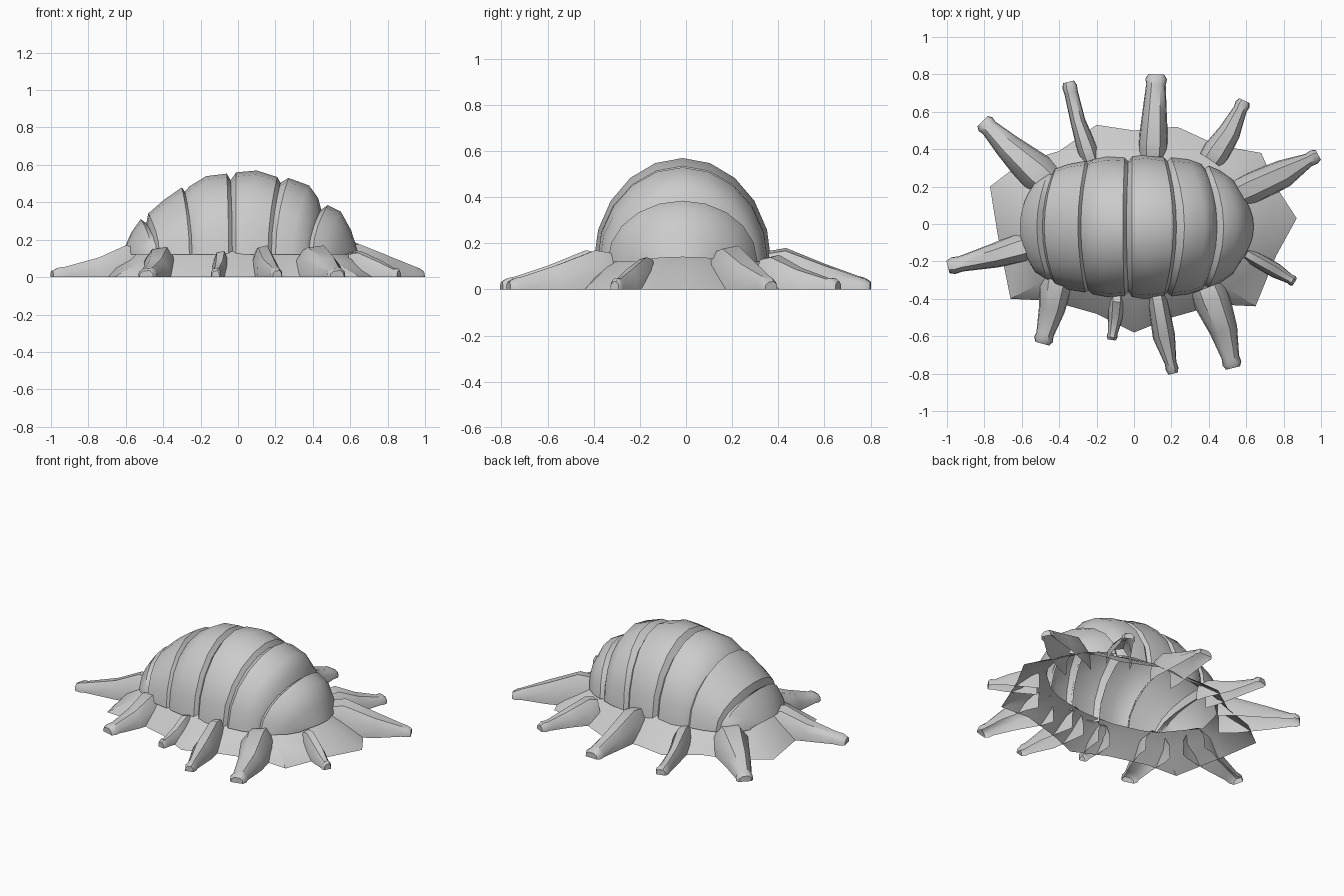
import bpy, math
from mathutils import Vector


def make(name, verts, faces, angle=35):
    me = bpy.data.meshes.new(name)
    me.from_pydata(verts, [], faces)
    me.update()
    ob = bpy.data.objects.new(name, me)
    bpy.context.collection.objects.link(ob)
    bpy.ops.object.select_all(action='DESELECT')
    ob.select_set(True)
    bpy.context.view_layer.objects.active = ob
    bpy.ops.object.mode_set(mode='EDIT')
    bpy.ops.mesh.select_all(action='SELECT')
    bpy.ops.mesh.normals_make_consistent(inside=False)
    bpy.ops.object.mode_set(mode='OBJECT')
    bpy.ops.object.shade_smooth_by_angle(angle=math.radians(angle))
    return ob


def bridge(rings, closed=False):
    n = len(rings[0])
    verts = [v for r in rings for v in r]
    faces = []
    for i in range(len(rings) - 1):
        for j in range(n if closed else n - 1):
            k = (j + 1) % n
            faces.append((i * n + j, i * n + k, (i + 1) * n + k, (i + 1) * n + j))
    return verts, faces


def hoop(xt, h, xb, w, base=0.12, n=10):
    # Half ring across the back, leaning from xt at the ridge to xb at the rim
    pts = []
    for j in range(n + 1):
        a = math.pi * (j / n - 0.5)
        s, c = math.sin(a), math.cos(a)
        pts.append((xt + (xb - xt) * s * s, -0.015 + w * s, base + (h - base) * c))
    return pts


# Overlapping shell plates: (ridge x, ridge z, rim x, rim half width)
plates = [
    [(-0.61, 0.15, -0.57, 0.17), (-0.57, 0.24, -0.53, 0.24), (-0.52, 0.31, -0.46, 0.285), (-0.48, 0.28, -0.42, 0.29)],
    [(-0.49, 0.29, -0.44, 0.28), (-0.48, 0.34, -0.42, 0.31), (-0.40, 0.41, -0.35, 0.335), (-0.30, 0.48, -0.26, 0.35), (-0.28, 0.45, -0.24, 0.335)],
    [(-0.29, 0.45, -0.25, 0.335), (-0.26, 0.485, -0.22, 0.36), (-0.17, 0.54, -0.14, 0.375), (-0.06, 0.553, -0.05, 0.37), (-0.04, 0.52, -0.03, 0.35)],
    [(-0.045, 0.51, -0.035, 0.345), (-0.01, 0.56, -0.01, 0.375), (0.10, 0.57, 0.06, 0.385), (0.21, 0.535, 0.16, 0.37), (0.23, 0.50, 0.18, 0.35)],
    [(0.22, 0.50, 0.17, 0.345), (0.27, 0.53, 0.20, 0.37), (0.38, 0.49, 0.29, 0.36), (0.43, 0.42, 0.36, 0.335), (0.45, 0.34, 0.38, 0.31)],
    [(0.43, 0.35, 0.37, 0.305), (0.48, 0.385, 0.40, 0.325), (0.55, 0.35, 0.46, 0.30), (0.605, 0.25, 0.53, 0.25), (0.64, 0.14, 0.58, 0.17)],
]
for i, p in enumerate(plates):
    make(f"shell_plate_{i + 1}", *bridge([hoop(*r) for r in p]))

# Ragged skirt flaring from under the shell down to the ground
rim = [(0.87, 0.03), (0.76, 0.2), (0.68, 0.38), (0.45, 0.42), (0.23, 0.52), (0, 0.5), (-0.2, 0.53),
       (-0.4, 0.39), (-0.6, 0.33), (-0.77, 0.2), (-0.73, -0.05), (-0.66, -0.4), (-0.45, -0.41),
       (-0.2, -0.48), (0, -0.58), (0.2, -0.5), (0.45, -0.43), (0.65, -0.44), (0.76, -0.17)]
inner, middle, outer = [], [], []
for x, y in rim:
    a = math.atan2(y / 0.36, x / 0.6)
    q = Vector((0.01 + 0.59 * math.cos(a), -0.015 + 0.35 * math.sin(a), 0.14))
    o = Vector((x, y, 0))
    m = q.lerp(o, 0.4)
    m.z = 0.095
    inner.append(q)
    middle.append(m)
    outer.append(o)
make("skirt", *bridge([inner, middle, outer], True))

# Legs: root, knee and toe points on plan, widths at each, root height
legs = [
    ((-0.46, 0.22), (-0.68, 0.42), (-0.81, 0.55), 0.21, 0.14, 0.09, 0.17),
    ((-0.23, 0.34), (-0.30, 0.55), (-0.35, 0.76), 0.11, 0.08, 0.07, 0.14),
    ((0.10, 0.36), (0.11, 0.60), (0.12, 0.80), 0.16, 0.13, 0.10, 0.18),
    ((0.41, 0.34), (0.51, 0.49), (0.59, 0.66), 0.15, 0.12, 0.07, 0.15),
    ((0.56, 0.16), (0.80, 0.27), (0.985, 0.37), 0.17, 0.15, 0.07, 0.19),
    ((0.60, -0.16), (0.76, -0.25), (0.86, -0.31), 0.08, 0.08, 0.05, 0.14),
    ((0.39, -0.34), (0.48, -0.57), (0.53, -0.77), 0.20, 0.15, 0.09, 0.17),
    ((0.12, -0.37), (0.16, -0.60), (0.21, -0.80), 0.11, 0.12, 0.06, 0.17),
    ((-0.09, -0.38), (-0.10, -0.50), (-0.12, -0.62), 0.09, 0.08, 0.05, 0.14),
    ((-0.41, -0.27), (-0.44, -0.46), (-0.49, -0.64), 0.18, 0.14, 0.09, 0.16),
    ((-0.55, -0.11), (-0.75, -0.17), (-0.995, -0.23), 0.16, 0.13, 0.08, 0.17),
]


def arch(p, d, w, top):
    side = Vector((-d.y, d.x))
    return [(p.x + side.x * w / 2 * s, p.y + side.y * w / 2 * s, top * z)
            for s, z in ((-1, 0), (-0.92, 0.55), (-0.45, 0.93), (0.45, 0.93 + 0.07), (0.92, 0.6), (1, 0))]


for i, (a, b, c, wa, wb, wc, h) in enumerate(legs):
    a, b, c = Vector(a), Vector(b), Vector(c)
    d1, d2 = (b - a).normalized(), (c - b).normalized()
    dm = (d1 + d2).normalized()
    rings = [arch(a, d1, wa * 0.95, h * 0.93), arch(a.lerp(b, 0.3), d1, wa, h),
             arch(b, dm, wb, h * 0.62), arch(b.lerp(c, 0.72), d2, wc * 1.05, h * 0.33),
             arch(b.lerp(c, 0.88), d2, wc * 1.15, 0.05), arch(c, d2, wc * 0.85, 0.035)]
    v, f = bridge(rings)
    f.append(tuple(range(len(v) - 6, len(v))))
    make(f"leg_{i + 1}", v, f, 40)
